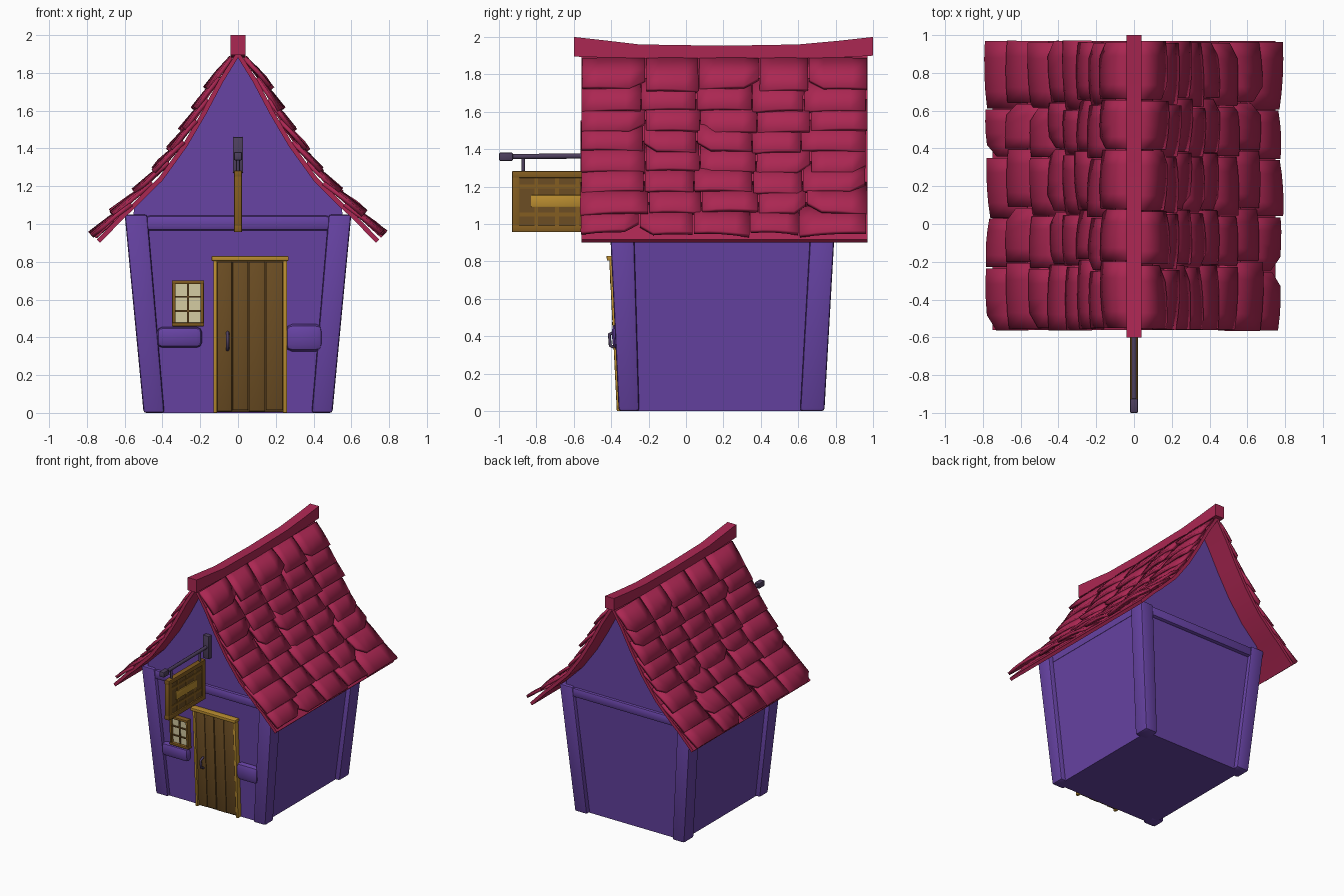
import bpy, bmesh, math, random
from mathutils import Vector

random.seed(4)
if "Cube" in bpy.data.objects:
    bpy.data.objects.remove(bpy.data.objects["Cube"])


def material(name, rgb):
    m = bpy.data.materials.new(name)
    m.use_nodes = True
    m.diffuse_color = (*rgb, 1)
    m.node_tree.nodes["Principled BSDF"].inputs["Base Color"].default_value = (*rgb, 1)
    return m


PURPLE = material("purple plaster", (0.135, 0.056, 0.37))
RED = material("crimson tile", (0.41, 0.02, 0.085))
DOOR = material("door brown", (0.15, 0.075, 0.017))
DARK = material("dark wood", (0.07, 0.035, 0.01))
GOLD = material("golden wood", (0.5, 0.27, 0.03))
SIGN = material("sign wood", (0.23, 0.11, 0.015))
CREAM = material("cream glass", (0.7, 0.63, 0.38))
IRON = material("dark iron", (0.075, 0.05, 0.11))


def finish(name, bm, mat, closed=True):
    if closed:
        bmesh.ops.recalc_face_normals(bm, faces=bm.faces)
    mesh = bpy.data.meshes.new(name)
    bm.to_mesh(mesh)
    bm.free()
    mesh.materials.append(mat)
    ob = bpy.data.objects.new(name, mesh)
    bpy.context.collection.objects.link(ob)
    bpy.ops.object.select_all(action="DESELECT")
    ob.select_set(True)
    bpy.context.view_layer.objects.active = ob
    bpy.ops.object.shade_smooth_by_angle(angle=math.radians(40))
    return ob


def loft(name, sections, mat, bevel=0.0):
    """Join matching rings of points into a closed solid."""
    bm = bmesh.new()
    rings = [[bm.verts.new(p) for p in s] for s in sections]
    n = len(rings[0])
    for a, b in zip(rings, rings[1:]):
        for i in range(n):
            j = (i + 1) % n
            bm.faces.new((a[i], a[j], b[j], b[i]))
    bm.faces.new(rings[0])
    bm.faces.new(rings[-1])
    bmesh.ops.recalc_face_normals(bm, faces=bm.faces)
    if bevel:
        bmesh.ops.bevel(bm, geom=bm.edges[:], offset=bevel, segments=2,
                        profile=0.5, affect="EDGES", clamp_overlap=True)
    return finish(name, bm, mat)


def rect(x0, x1, y0, y1, z):
    return [(x0, y0, z), (x1, y0, z), (x1, y1, z), (x0, y1, z)]


def box(name, x, y, z, mat, bevel=0.0, lean=0.0):
    return loft(name, [rect(*x, y[0] - lean * h, y[1] - lean * h, h) for h in z], mat, bevel)


def front(name, x, y, z, mat, bevel=0.004):
    """Box that follows the outward lean of the front wall."""
    return box(name, x, y, z, mat, bevel, lean=0.05)


def tube(name, points, radius, mat):
    cu = bpy.data.curves.new(name, "CURVE")
    cu.dimensions = "3D"
    cu.bevel_depth = radius
    cu.bevel_resolution = 2
    cu.use_fill_caps = True
    sp = cu.splines.new("POLY")
    sp.points.add(len(points) - 1)
    for p, co in zip(sp.points, points):
        p.co = (*co, 1)
    cu.materials.append(mat)
    ob = bpy.data.objects.new(name, cu)
    bpy.context.collection.objects.link(ob)


# Roof underside curve, ridge to eave
CURVE = [(0, 1.88), (0.08, 1.75), (0.17, 1.58), (0.27, 1.41),
         (0.4, 1.23), (0.55, 1.08), (0.6, 1.035), (0.73, 0.9)]
Y0, Y1 = -0.56, 0.97


def on_curve(z):
    """Point and outward normal of the roof curve at a height."""
    for (xa, za), (xb, zb) in zip(CURVE, CURVE[1:]):
        if z >= zb or (xb, zb) == CURVE[-1]:
            t = (za - z) / (za - zb)
            n = Vector((za - zb, 0, xb - xa)).normalized()
            return Vector((xa + t * (xb - xa), 0, z)), n


# Walls and gable
loft("walls", [rect(-0.46, 0.46, -0.33, 0.7, 0), rect(-0.56, 0.56, -0.38, 0.77, 1.03)], PURPLE)
upper = [(x, z) for x, z in CURVE if z > 1.06]
gable = [(-x, z) for x, z in reversed(upper)] + upper[1:]
gable = [(-0.56, 1.0)] + gable + [(0.56, 1.0)]
loft("gable", [[(x, y, z) for x, z in gable] for y in (-0.385, 0.775)], PURPLE)

# Corner posts and tie beams
for s, side in ((1, "left"), (-1, "right")):
    for end, lo, hi in (("front", (-0.36, -0.25), (-0.41, -0.28)),
                        ("back", (0.61, 0.74), (0.67, 0.8))):
        loft(f"{end}_{side}_post", [rect(s * 0.39, s * 0.5, *lo, 0),
                                    rect(s * 0.48, s * 0.6, *hi, 1.05)], PURPLE, 0.014)
box("front_beam", (-0.49, 0.49), (-0.405, -0.3), (0.965, 1.045), PURPLE, 0.022)
box("back_beam", (-0.49, 0.49), (0.7, 0.795), (0.965, 1.045), PURPLE, 0.022)
front("window_ledge", (-0.43, -0.19), (-0.375, -0.3), (0.345, 0.455), PURPLE, 0.03)
front("wall_stub", (0.25, 0.45), (-0.375, -0.3), (0.325, 0.47), PURPLE, 0.04)

# Roof deck
deck = []
for sx in (-1, 1):
    pts = CURVE if sx > 0 else CURVE[:0:-1]
    deck += [(sx * x, z) for x, z in pts]
top = []
for x, z in deck:
    n = on_curve(z)[1]
    off = Vector((0, 0, 0.04)) if x == 0 else Vector((math.copysign(n.x, x), 0, n.z)) * 0.025
    top.append((x + off.x, z + off.z))
ring = deck + top[::-1]
bm = bmesh.new()
a, b = ([bm.verts.new((x, y, z)) for x, z in ring] for y in (Y0, Y1))
count, m = len(ring), len(deck)
for i in range(count):
    j = (i + 1) % count
    bm.faces.new((a[i], a[j], b[j], b[i]))
for r in (a, b):
    for i in range(m - 1):
        bm.faces.new((r[i], r[i + 1], r[count - 2 - i], r[count - 1 - i]))
finish("roof_deck", bm, RED)

# Shingles: overlapping warped slabs, thickened by a modifier
COLUMNS = [Y0, -0.22, 0.06, 0.37, 0.635, Y1]
for s, side in ((1, "left"), (-1, "right")):
    bm = bmesh.new()
    for row in range(8):
        z = 0.905 + 0.112 * row
        shift = 0.018 if row % 2 else -0.018
        edges = [Y0 + random.uniform(-0.01, 0.01)]
        edges += [y + shift + random.uniform(-0.015, 0.015) for y in COLUMNS[1:-1]]
        edges.append(Y1 + random.uniform(-0.01, 0.005))
        for ya, yb in zip(edges, edges[1:]):
            low, n = on_curve(z + random.uniform(-0.008, 0.01))
            high, n2 = on_curve(min(z + 0.18, 1.865))
            lift = random.uniform(0.05, 0.064)
            twist = random.uniform(-0.014, 0.014)
            chip = random.choice((-1, 1, 0, 0, 0, 0))
            grid = []
            for k in range(5):
                u = k / 2 - 1
                bulge = 0.012 * (1 - u * u)
                y = ya + 0.004 + (yb - ya - 0.008) * k / 4
                lo = low + n * (lift + bulge + twist * u)
                hi = high + n2 * (0.027 + bulge * 0.5)
                if chip and u == chip:
                    lo = lo.lerp(hi, 0.25) + n * 0.012
                column = [lo, lo.lerp(hi, 0.5) + n * 0.004, hi]
                grid.append([bm.verts.new((s * p.x, y, p.z)) for p in column])
            for c, d in zip(grid, grid[1:]):
                for i in range(2):
                    bm.faces.new((c[i], d[i], d[i + 1], c[i + 1]))
    ob = finish(f"{side}_shingles", bm, RED, closed=False)
    mod = ob.modifiers.new("thickness", "SOLIDIFY")
    mod.thickness = 0.022
    mod.offset = 0

# Sagging ridge beam
ridge = [(-0.6, 1.895, 2.0), (-0.42, 1.89, 1.98), (-0.25, 1.885, 1.96), (0.2, 1.88, 1.953),
         (0.6, 1.885, 1.96), (0.82, 1.89, 1.98), (1.0, 1.9, 2.0)]
loft("ridge_beam", [[(-0.04, y, lo), (0.04, y, lo), (0.04, y, hi), (-0.04, y, hi)]
                    for y, lo, hi in ridge], RED)

# Door: backing, planks, frame, handle
front("door_backing", (-0.12, 0.25), (-0.345, -0.32), (0.005, 0.81), DARK, 0)
cuts = [-0.112, -0.03, 0.055, 0.145, 0.24]
for i, (x0, x1) in enumerate(zip(cuts, cuts[1:])):
    front(f"door_plank_{i + 1}", (x0 + 0.002, x1 - 0.002), (-0.356 - 0.003 * (i % 2), -0.33),
          (0.008 + 0.006 * (i % 2), 0.8), DOOR)
front("door_right_jamb", (-0.13, -0.11), (-0.37, -0.32), (0, 0.81), GOLD)
front("door_left_jamb", (0.238, 0.26), (-0.37, -0.32), (0, 0.81), GOLD)
front("door_lintel", (-0.14, 0.268), (-0.383, -0.32), (0.805, 0.83), GOLD)
tube("door_handle", [(-0.055, -0.37, 0.335), (-0.055, -0.405, 0.35),
                     (-0.055, -0.41, 0.41), (-0.055, -0.375, 0.425)], 0.009, IRON)

# Window: pane, frame, glazing bars
front("window_pane", (-0.335, -0.19), (-0.348, -0.32), (0.47, 0.69), CREAM, 0)
for x in (-0.34, -0.19):
    front("window_side_frame", (x - 0.009, x + 0.009), (-0.368, -0.32), (0.46, 0.7), SIGN)
for z in (0.468, 0.692):
    front("window_cross_frame", (-0.35, -0.18), (-0.372, -0.32), (z - 0.01, z + 0.01), SIGN)
front("window_upright_bar", (-0.27, -0.26), (-0.357, -0.33), (0.47, 0.69), DOOR, 0)
for z in (0.54, 0.615):
    front("window_cross_bar", (-0.34, -0.19), (-0.357, -0.33), (z - 0.005, z + 0.005), DOOR, 0)

# Hanging sign with bracket
box("sign_panel", (-0.01, 0.01), (-0.92, -0.46), (0.97, 1.27), DOOR)
for z in (0.975, 1.265):
    box("sign_rail", (-0.021, 0.021), (-0.93, -0.45), (z - 0.018, z + 0.018), SIGN, 0.004)
for y in (-0.91, -0.47):
    box("sign_stile", (-0.02, 0.02), (y - 0.02, y + 0.02), (0.96, 1.28), SIGN, 0.004)
for z in (1.05, 1.2):
    box("sign_inner_rail", (-0.015, 0.015), (-0.92, -0.46), (z - 0.011, z + 0.011), SIGN)
for y in (-0.8, -0.69, -0.58):
    box("sign_slat", (-0.013, 0.013), (y - 0.01, y + 0.01), (0.97, 1.27), SIGN)
box("sign_plaque", (-0.019, 0.019), (-0.83, -0.56), (1.09, 1.155), GOLD, 0.006)
box("bracket_plate", (-0.027, 0.027), (-0.42, -0.37), (1.27, 1.46), IRON, 0.005)
tube("bracket_rod", [(0, -0.97, 1.36), (0, -0.39, 1.365)], 0.014, IRON)
box("bracket_tip", (-0.022, 0.022), (-1.0, -0.925), (1.337, 1.382), IRON, 0.008)
for y in (-0.87, -0.5):
    tube("sign_hanger", [(0, y, 1.36), (0, y, 1.275)], 0.01, IRON)
